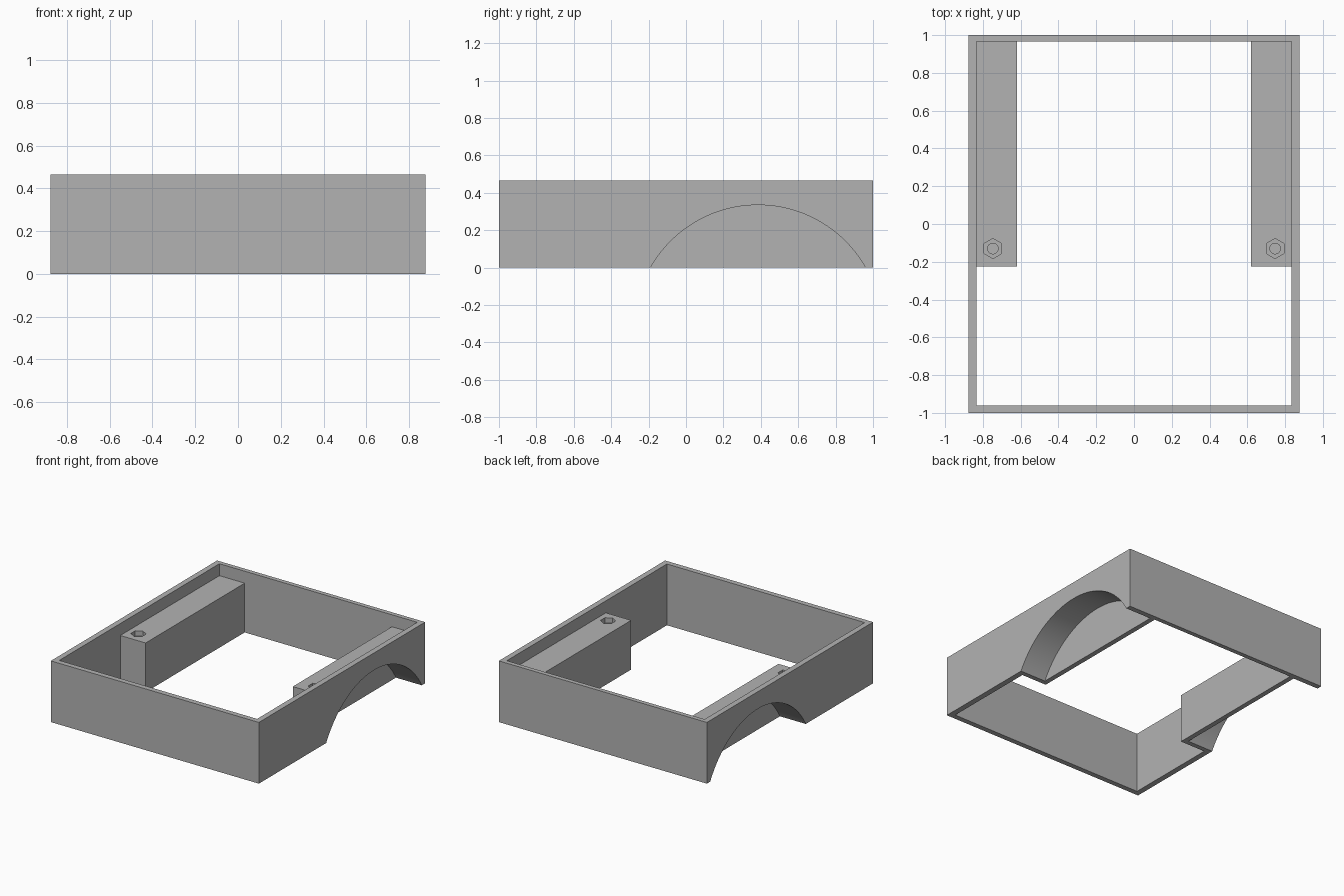
import bpy, bmesh, math
from mathutils import Matrix

cube = bpy.data.objects.get("Cube")
if cube:
    bpy.data.objects.remove(cube, do_unlink=True)

# Main dimensions
HALF_W, HALF_L, HEIGHT = 0.876, 1.0, 0.466
IN_W, IN_FRONT, IN_BACK = 0.833, -0.96, 0.966
HOUSING_X, HOUSING_FRONT, HOUSING_TOP = 0.62, -0.226, 0.375
ARCH_Y, ARCH_Z, ARCH_R, ARCH_INNER_X = 0.385, -0.326, 0.661, 0.658
BOLT_X, BOLT_Y = 0.747, -0.13

grey = bpy.data.materials.new("plain grey")
grey.use_nodes = True
colour = (0.45, 0.45, 0.45, 1)
grey.diffuse_color = colour
grey.node_tree.nodes["Principled BSDF"].inputs["Base Color"].default_value = colour


def finish(name, bm):
    bmesh.ops.recalc_face_normals(bm, faces=bm.faces)
    mesh = bpy.data.meshes.new(name)
    bm.to_mesh(mesh)
    bm.free()
    mesh.materials.append(grey)
    obj = bpy.data.objects.new(name, mesh)
    bpy.context.collection.objects.link(obj)
    return obj


def prism(name, outline, z0, z1):
    """Extrude an xy outline from z0 to z1."""
    bm = bmesh.new()
    base = bm.faces.new([bm.verts.new((x, y, z0)) for x, y in outline])
    top = bmesh.ops.extrude_face_region(bm, geom=[base])["geom"]
    bmesh.ops.translate(bm, vec=(0, 0, z1 - z0),
                        verts=[v for v in top if isinstance(v, bmesh.types.BMVert)])
    return finish(name, bm)


def cylinder(name, radius, depth, sides, matrix):
    bm = bmesh.new()
    bmesh.ops.create_cone(bm, cap_ends=True, segments=sides, radius1=radius,
                          radius2=radius, depth=depth, matrix=matrix)
    return finish(name, bm)


def rect(x, y0, y1):
    return [(-x, y0), (x, y0), (x, y1), (-x, y1)]


def cut(target, cutter):
    cutter.hide_render = True
    mod = target.modifiers.new("cut", 'BOOLEAN')
    mod.operation = 'DIFFERENCE'
    mod.solver = 'EXACT'
    mod.object = cutter
    bpy.context.view_layer.objects.active = target
    bpy.ops.object.modifier_apply(modifier=mod.name)
    bpy.data.objects.remove(cutter, do_unlink=True)


# Outer block
body = prism("body_frame", rect(HALF_W, -HALF_L, HALF_L), 0, HEIGHT)

# T-shaped opening that leaves the walls and two side housings
half = [(IN_W, IN_FRONT), (IN_W, HOUSING_FRONT),
        (HOUSING_X, HOUSING_FRONT), (HOUSING_X, IN_BACK)]
opening = half + [(-x, y) for x, y in reversed(half)]
cut(body, prism("opening_cutter", opening, -0.1, HEIGHT + 0.1))

# Lower the housings below the rim
cut(body, prism("rim_cutter", rect(IN_W, IN_FRONT, IN_BACK), HOUSING_TOP, HEIGHT + 0.1))

for side in (-1, 1):
    # Wheel arch, open to the outside and closed by the housing's inner wall
    depth = 0.4
    place = (Matrix.Translation((side * (ARCH_INNER_X + depth / 2), ARCH_Y, ARCH_Z))
             @ Matrix.Rotation(math.pi / 2, 4, 'Y'))
    cut(body, cylinder("arch_cutter", ARCH_R, depth, 128, place))

    # Hexagonal nut recess with a round blind hole
    for radius, sides, deep in ((0.053, 6, 0.04), (0.028, 32, 0.15)):
        place = Matrix.Translation((side * BOLT_X, BOLT_Y, HOUSING_TOP))
        cut(body, cylinder("bolt_cutter", radius, deep * 2, sides, place))

bpy.ops.object.select_all(action='DESELECT')
body.select_set(True)
bpy.context.view_layer.objects.active = body
bpy.ops.object.shade_smooth_by_angle(angle=math.radians(30))
